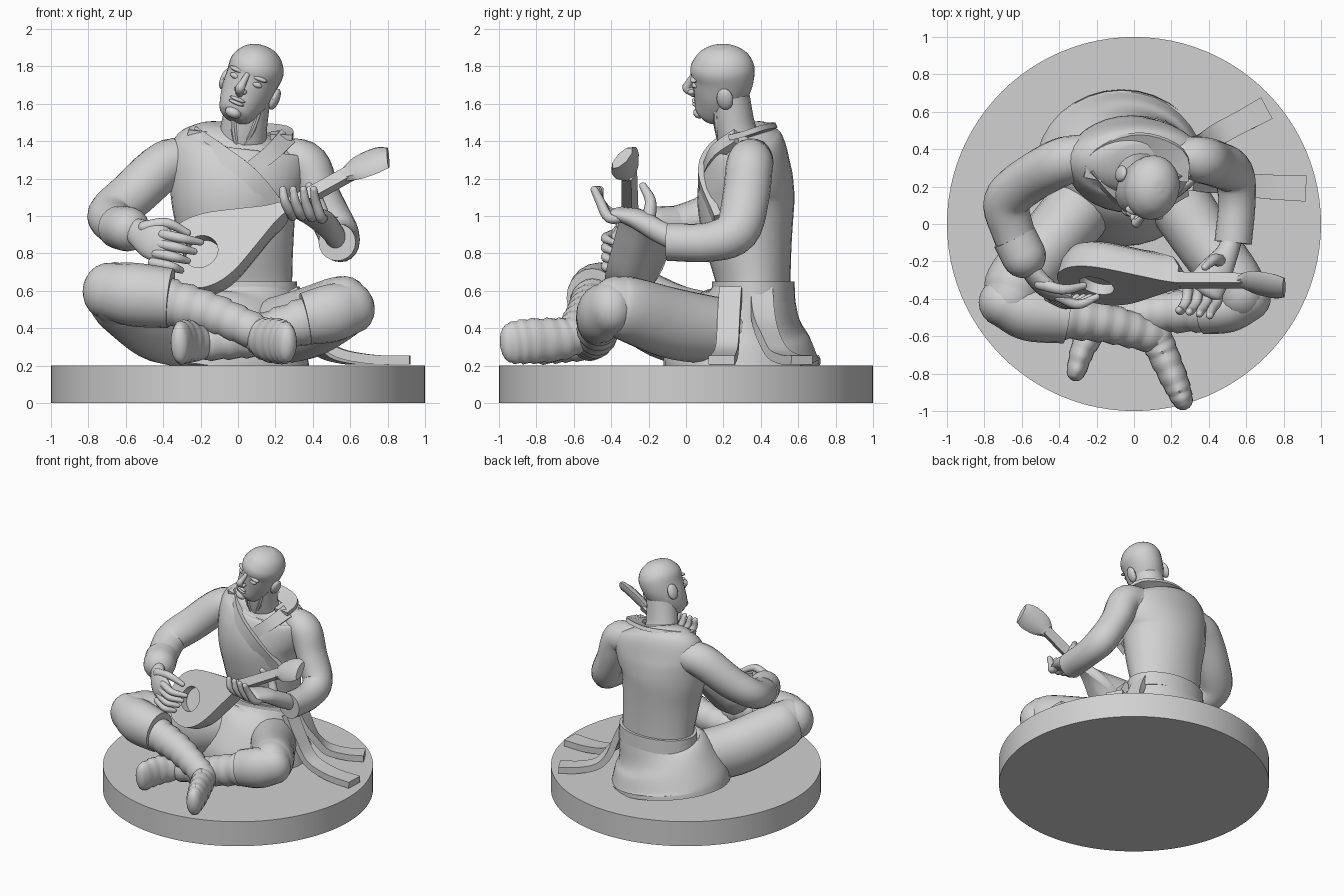
import bpy, bmesh, math
from mathutils import Vector, Matrix

if "Cube" in bpy.data.objects:
    bpy.data.objects.remove(bpy.data.objects["Cube"], do_unlink=True)

GREY = (.64, .64, .64, 1)
stone = bpy.data.materials.new("plain_grey")
stone.use_nodes = True
stone.diffuse_color = GREY
stone.node_tree.nodes["Principled BSDF"].inputs["Base Color"].default_value = GREY

X, Y, Z = Vector((1, 0, 0)), Vector((0, 1, 0)), Vector((0, 0, 1))


def finish(name, bm, mat=None, angle=40):
    """Turn a bmesh into a smooth-shaded object with the shared material."""
    if mat:
        bm.transform(mat)
    bmesh.ops.recalc_face_normals(bm, faces=bm.faces)
    mesh = bpy.data.meshes.new(name)
    bm.to_mesh(mesh)
    bm.free()
    mesh.materials.append(stone)
    obj = bpy.data.objects.new(name, mesh)
    bpy.context.collection.objects.link(obj)
    bpy.ops.object.select_all(action='DESELECT')
    obj.select_set(True)
    bpy.context.view_layer.objects.active = obj
    bpy.ops.object.shade_smooth_by_angle(angle=math.radians(angle))
    return obj


def spline(points, steps):
    """Catmull-Rom samples through points of any dimension."""
    p = [Vector(q) for q in points]
    p = [p[0] * 2 - p[1]] + p + [p[-1] * 2 - p[-2]]
    out = []
    for i in range(1, len(p) - 2):
        a, b, c, d = p[i - 1:i + 3]
        for s in range(steps):
            t = s / steps
            out.append((b * 2 + (c - a) * t + (a * 2 - b * 5 + c * 4 - d) * t * t
                        + (b * 3 - a - c * 3 + d) * t ** 3) * .5)
    return out + [p[-2]]


def skin(bm, rings):
    """Bridge equal vertex rings and close both ends."""
    loops = [[bm.verts.new(v) for v in ring] for ring in rings]
    n = len(loops[0])
    for low, high in zip(loops, loops[1:]):
        for i in range(n):
            bm.faces.new((low[i], low[(i + 1) % n], high[(i + 1) % n], high[i]))
    bm.faces.new(loops[0])
    bm.faces.new(loops[-1])


def tube(name, rows, ref=Z, sides=20, steps=5, caps="", ridge=0, mat=None):
    """Loft elliptical sections (x, y, z, half width, half height) along a path.
    caps: 's' and 'e' round the start and end; ridge adds overlapping wraps."""
    rows = spline(rows, steps)
    centre = [Vector(r[:3]) for r in rows]
    spec = []
    for i, r in enumerate(rows):
        t = (centre[min(i + 1, len(rows) - 1)] - centre[max(i - 1, 0)]).normalized()
        grow = 1 + ridge * (i % 4) / 4
        spec.append((centre[i], t, max(r[3], .002) * grow, max(r[4], .002) * grow))

    def dome(end, sign):
        c, t, a, b = end
        arcs = [math.radians(k * 17) for k in range(1, 6)]
        return [(c + t * sign * min(a, b) * math.sin(k), t,
                 a * math.cos(k), b * math.cos(k)) for k in arcs]

    first, last = spec[0], spec[-1]
    if "s" in caps:
        spec = dome(first, -1)[::-1] + spec
    if "e" in caps:
        spec += dome(last, 1)
    box = sides == 4
    rings = []
    for c, t, a, b in spec:
        side = t.cross(ref).normalized()
        up = side.cross(t)
        ring = []
        for k in range(sides):
            ang = math.tau * (k + box / 2) / sides
            fit = math.sqrt(2) if box else 1
            ring.append(c + side * a * fit * math.cos(ang) + up * b * fit * math.sin(ang))
        rings.append(ring)
    bm = bmesh.new()
    skin(bm, rings)
    return finish(name, bm, mat)


def ball(name, centre, radii, mat):
    bm = bmesh.new()
    bmesh.ops.create_uvsphere(bm, u_segments=16, v_segments=10, radius=1)
    return finish(name, bm, mat @ Matrix.Translation(centre) @ Matrix.Diagonal((*radii, 1)))


# Round plinth
bm = bmesh.new()
bmesh.ops.create_cone(bm, cap_ends=True, segments=96, radius1=1, radius2=1, depth=.2,
                      matrix=Matrix.Translation((0, 0, .1)))
finish("plinth", bm)

# Robe: flared seat, torso and belt
tube("robe_seat", [(-.07, .3, .2, .46, .42), (-.06, .3, .27, .45, .41), (-.03, .32, .42, .39, .34),
                   (0, .35, .54, .32, .25), (0, .36, .62, .3, .21)], ref=Y, sides=32)
tube("torso", [(0, .36, .5, .3, .2), (0, .36, .65, .29, .2), (-.01, .33, .9, .31, .24),
               (-.02, .32, 1.1, .34, .26), (0, .33, 1.25, .37, .24), (.01, .34, 1.36, .36, .2),
               (.02, .33, 1.42, .28, .16), (.03, .32, 1.46, .15, .11)], ref=Y, sides=32)
tube("belt", [(0, .36, .54, .32, .225), (0, .36, .65, .315, .22)], ref=Y, sides=32)

# Crossed lapels and collar
tube("lapel_over", [(-.24, .29, 1.43, .05, .02), (-.1, .14, 1.34, .045, .02),
                    (.08, .085, 1.2, .045, .02), (.26, .17, .98, .04, .02)], ref=-Y, sides=4)
tube("lapel_under", [(.26, .27, 1.42, .05, .02), (.17, .15, 1.33, .045, .02),
                     (0, .09, 1.2, .04, .015)], ref=-Y, sides=4)
lean = Vector((0, -.5, 1))
tube("collar", [(-.21, .24, 1.44, .06, .015), (-.17, .36, 1.46, .06, .015), (.03, .43, 1.46, .06, .015),
                (.22, .36, 1.45, .06, .015), (.23, .23, 1.42, .06, .015)], ref=lean, sides=4)

# Sash tails
tube("sash_tail_front", [(.3, .24, .61, .06, .025), (.38, .23, .46, .06, .025), (.5, .22, .29, .06, .025),
                         (.7, .2, .235, .065, .025), (.92, .19, .23, .07, .025)], sides=4)
tube("sash_tail_back", [(.27, .4, .61, .06, .025), (.36, .42, .42, .06, .025), (.45, .48, .28, .06, .025),
                        (.58, .55, .235, .06, .025), (.71, .62, .23, .065, .025)], sides=4)

# Neck with tendons
tube("neck", [(.02, .31, 1.34, .14, .12), (.03, .265, 1.46, .125, .11), (.06, .23, 1.64, .115, .11)], ref=Y)
for side, reach in (("right", -.05), ("left", .05)):
    tube(side + "_neck_tendon", [(.01 + reach / 3, .19, 1.37, .015, .015),
                                 (.03 + reach, .17, 1.47, .018, .018),
                                 (.05 + reach * 1.4, .16, 1.58, .015, .015)], ref=Y, sides=8)

# Head, tilted and turned, modelled around its own centre
H = (Matrix.Translation((.075, .195, 1.73)) @ Matrix.Rotation(math.radians(-13), 4, 'Z')
     @ Matrix.Rotation(math.radians(22), 4, 'Y'))
tube("head", [(0, -.09, -.225, .06, .05), (0, -.075, -.195, .095, .095), (0, -.03, -.1, .13, .14),
              (0, 0, 0, .142, .167), (0, .005, .08, .146, .17), (0, .005, .145, .112, .13),
              (0, .005, .182, .058, .068), (0, .005, .192, .004, .004)], ref=Y, sides=28, mat=H)
tube("nose", [(0, -.155, .03, .014, .014), (0, -.185, -.02, .02, .02), (0, -.2, -.05, .026, .024),
              (0, -.165, -.08, .022, .02)], ref=Y, sides=12, caps="se", mat=H)
for name, sx in (("right", -1), ("left", 1)):
    ball(name + "_ear", (sx * .147, .04, -.055), (.024, .045, .06), H)
    ball(name + "_brow", (sx * .06, -.135, .03), (.052, .025, .014), H)
    ball(name + "_eyelid", (sx * .06, -.133, -.005), (.034, .022, .017), H)
    ball(name + "_nostril", (sx * .022, -.172, -.064), (.014, .02, .014), H)
for name, z in (("upper_lip", -.115), ("lower_lip", -.135)):
    ball(name, (0, -.153, z), (.045, .022, .011), H)
ball("chin", (0, -.14, -.19), (.045, .035, .03), H)

# Arms: sleeves and cuffs
tube("right_sleeve", [(-.26, .36, 1.3, .12, .12), (-.39, .33, 1.27, .13, .13), (-.57, .23, 1.11, .12, .13),
                      (-.68, .12, 1.01, .11, .125), (-.65, -.03, .95, .11, .115),
                      (-.6, -.15, .93, .11, .11)], ref=X, caps="s")
tube("right_cuff", [(-.64, -.07, .94, .115, .12), (-.59, -.17, .93, .12, .12)], ref=X, caps="e")
tube("left_sleeve", [(.26, .36, 1.3, .12, .11), (.37, .34, 1.27, .125, .12), (.44, .32, 1.1, .125, .11),
                     (.53, .27, .92, .12, .11), (.55, .12, .86, .105, .1),
                     (.53, -.1, .86, .1, .1)], ref=X, caps="s")

# Strumming hand
tube("right_hand", [(-.61, -.12, .94, .065, .055), (-.55, -.25, .92, .07, .05), (-.46, -.35, .87, .1, .045),
                    (-.38, -.39, .83, .09, .035)], caps="e", ref=-Y)
for k, name in enumerate(("index", "middle", "ring", "little")):
    drop = k * .05
    tube("right_%s_finger" % name,
         [(-.4 - k * .018, -.39, .9 - drop, .028, .028),
          (-.3 - k * .02, -.43, .88 - drop, .026, .026),
          (-.2 - k * .035, -.39, .86 - drop, .018, .018)], ref=-Y, sides=10, caps="se")
tube("right_thumb", [(-.5, -.32, .94, .034, .034), (-.38, -.35, .96, .028, .028),
                     (-.27, -.33, .91, .019, .019)], ref=-Y, sides=10, caps="se")

# Fretting hand
tube("left_hand", [(.53, -.05, .87, .055, .06), (.5, -.15, .92, .06, .06), (.44, -.25, .98, .09, .055),
                   (.38, -.34, 1.01, .105, .04)], caps="e")
for k, name in enumerate(("index", "middle", "ring", "little")):
    x = .26 + k * .055
    tube("left_%s_finger" % name,
         [(x + .03, -.31, 1, .028, .028), (x + .02, -.41, 1.02 - k * .01, .028, .028),
          (x - .01, -.46, 1.08, .025, .025), (x - .02, -.46 - k * .01, 1.14, .02, .02)],
         ref=X, sides=10, caps="se")
tube("left_thumb", [(.46, -.2, .98, .038, .038), (.43, -.19, 1.08, .03, .03),
                    (.38, -.23, 1.16, .02, .02)], ref=X, sides=10, caps="se")

# Lute frame: along the neck, across the face, out of the face
C = Vector((-.2, -.33, .81))
along = Vector((.878, 0, .478)).normalized()
out = Vector((-.23, -.87, .43)).normalized()
across = out.cross(along)


def lute(u, v, w):
    return C + along * u + across * v + out * w


# Lute body: teardrop rings from the sunken sound hole round to the back
half = spline([(-.22, 0), (-.19, .11), (-.1, .19), (0, .215), (.12, .195), (.28, .125),
               (.42, .06), (.5, .035)], 5)
outline = [tuple(p) for p in half] + [(p[0], -p[1]) for p in half[:0:-1]]
hole = [Vector(p).normalized() * .095 for p in outline]
rings = [[lute(*p, -.06) for p in hole], [lute(*p, 0) for p in hole]]
for scale, depth in ((1, 0), (.98, -.1), (.88, -.16), (.6, -.2)):
    rings.append([lute(u * scale, v * scale, depth) for u, v in outline])
bm = bmesh.new()
skin(bm, rings)
finish("lute_body", bm)
tube("lute_neck", [(*lute(.42, 0, -.035), .035, .033), (*lute(.9, 0, -.03), .033, .03)], ref=out, sides=4)
tube("lute_headstock", [(*lute(.86, 0, -.03), .035, .03), (*lute(.95, 0, -.02), .085, .035),
                        (*lute(1.06, -.02, -.01), .095, .035), (*lute(1.12, -.04, -.01), .075, .03)],
     ref=out + Z * .4, sides=8)

# Crossed legs: trousers, wrapped shins and feet
tube("right_thigh", [(-.12, .3, .38, .19, .18), (-.4, -.05, .42, .18, .21), (-.61, -.3, .55, .175, .19),
                     (-.66, -.4, .59, .15, .165)], caps="e")
tube("right_trouser_leg", [(-.7, -.42, .6, .13, .15), (-.56, -.47, .58, .155, .17),
                           (-.36, -.5, .56, .14, .16)], caps="s")
tube("right_shin_wraps", [(-.42, -.49, .55, .115, .125), (-.15, -.53, .48, .1, .105),
                          (.1, -.6, .38, .085, .09)], steps=12, caps="e", ridge=.13)
tube("right_foot", [(.1, -.56, .37, .085, .09), (.15, -.68, .34, .08, .11), (.22, -.84, .33, .07, .115),
                    (.26, -.94, .32, .055, .105)], steps=8, caps="se", ridge=.1)
tube("left_thigh", [(.12, .3, .37, .18, .17), (.35, -.05, .42, .165, .19), (.53, -.3, .5, .155, .175),
                    (.57, -.38, .52, .14, .16)], caps="e")
tube("left_trouser_leg", [(.61, -.4, .51, .12, .14), (.5, -.45, .48, .13, .155),
                          (.36, -.47, .45, .12, .14)], caps="s")
tube("left_shin_wraps", [(.4, -.46, .45, .11, .12), (.1, -.48, .36, .1, .105),
                         (-.18, -.52, .32, .08, .09)], steps=12, caps="e", ridge=.13)
tube("left_foot", [(-.2, -.53, .32, .08, .09), (-.27, -.66, .33, .065, .11),
                   (-.31, -.79, .32, .05, .11)], steps=8, caps="se", ridge=.1)
